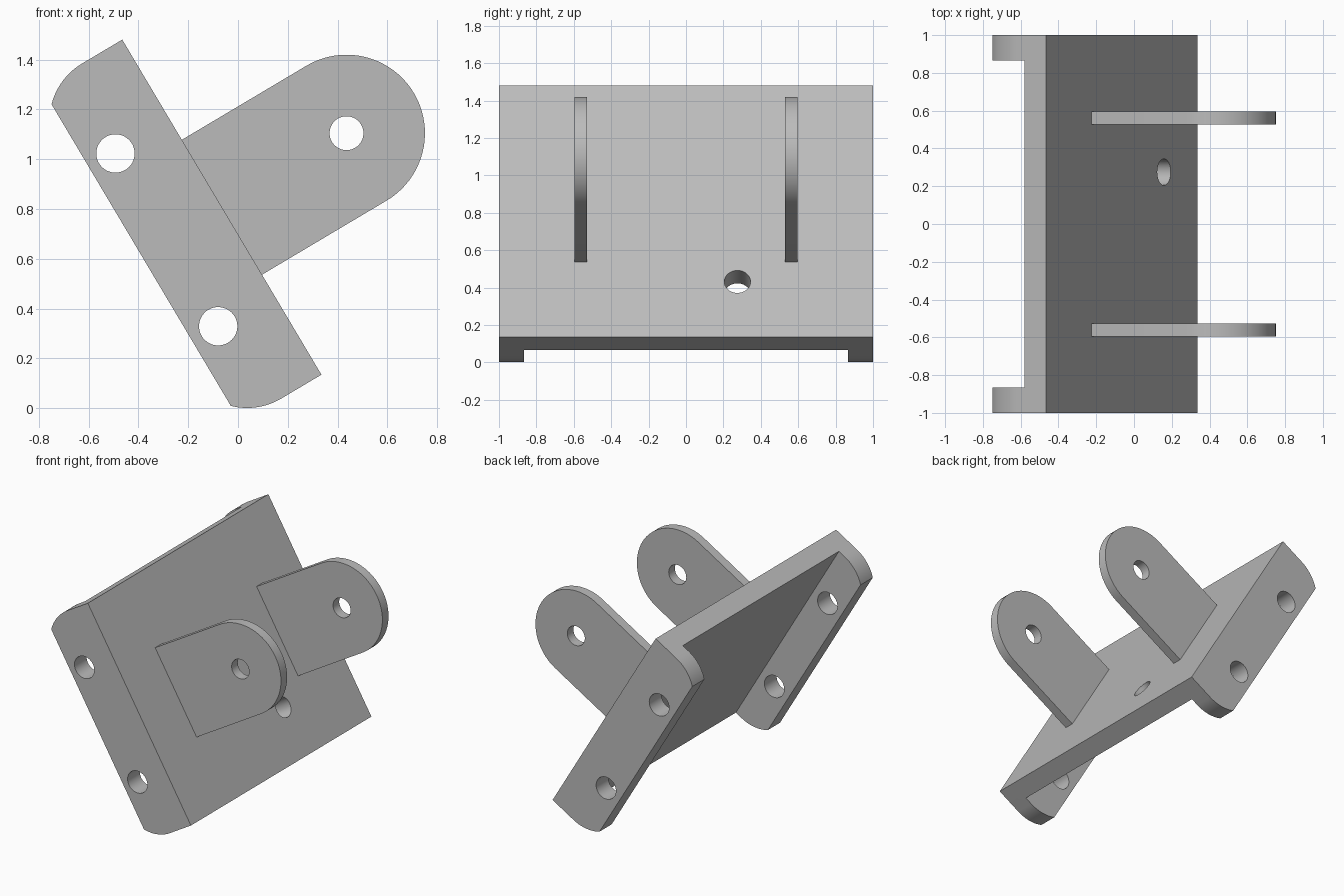
import bpy, bmesh, math
from mathutils import Vector

cube = bpy.data.objects.get("Cube")
if cube:
    bpy.data.objects.remove(cube, do_unlink=True)

# Single grey finish
grey = bpy.data.materials.new("plain grey")
grey.use_nodes = True
colour = (0.5, 0.5, 0.5, 1)
grey.diffuse_color = colour
grey.node_tree.nodes["Principled BSDF"].inputs["Base Color"].default_value = colour

# Tilted frame of the base plate: U runs up the plate, N out of its face
ORIGIN = Vector((0.335, 0, 0.135))
U = Vector((-0.511, 0, 0.8596))
N = Vector((0.8596, 0, 0.511))
Y = Vector((0, 1, 0))
LENGTH, WALL, MID = 1.565, 0.135, 0.782


def prism(name, points, a, b, axes=(U, N, Y)):
    """Extrude a 2D profile on axes[0], axes[1] from a to b along axes[2]."""
    bm = bmesh.new()
    rings = [[bm.verts.new(ORIGIN + axes[0] * p + axes[1] * q + axes[2] * d)
              for p, q in points] for d in (a, b)]
    bm.faces.new(rings[0])
    bm.faces.new(rings[1][::-1])
    for i in range(len(points)):
        j = (i + 1) % len(points)
        bm.faces.new((rings[0][i], rings[1][i], rings[1][j], rings[0][j]))
    bmesh.ops.recalc_face_normals(bm, faces=bm.faces)
    mesh = bpy.data.meshes.new(name)
    bm.to_mesh(mesh)
    bm.free()
    obj = bpy.data.objects.new(name, mesh)
    mesh.materials.append(grey)
    bpy.context.collection.objects.link(obj)
    return obj


def arc(p, q, r, start, end, steps):
    angles = [math.radians(start + (end - start) * i / steps) for i in range(steps + 1)]
    return [(p + r * math.cos(t), q + r * math.sin(t)) for t in angles]


def circle(p, q, r):
    return arc(p, q, r, 0, 360, 48)[:-1]


def cut(obj, cutter):
    mod = obj.modifiers.new("cut", 'BOOLEAN')
    mod.operation, mod.solver, mod.object = 'DIFFERENCE', 'EXACT', cutter
    bpy.context.view_layer.objects.active = obj
    bpy.ops.object.modifier_apply(modifier=mod.name)
    bpy.data.objects.remove(cutter, do_unlink=True)


def smooth(obj):
    bpy.ops.object.select_all(action='DESELECT')
    obj.select_set(True)
    bpy.context.view_layer.objects.active = obj
    bpy.ops.object.shade_smooth_by_angle(angle=math.radians(25))


# Channel: rounded flange outline, hollowed between the two end flanges
R, BEND = 0.267, -0.188
low = arc(R, BEND, R, 180, 225, 16)
high = [(LENGTH - p, q) for p, q in reversed(low)]
channel = prism("channel_bracket", [(0, 0)] + low + high + [(LENGTH, 0)], -1, 1)
hollow = [(-0.2, -WALL), (LENGTH + 0.2, -WALL), (LENGTH + 0.2, -0.6), (-0.2, -0.6)]
cut(channel, prism("hollow_cutter", hollow, -1 + WALL, 1 - WALL))

# Bolt holes through both flanges and one drain hole through the plate
for p in (0.379, LENGTH - 0.379):
    cut(channel, prism("bolt_cutter", circle(p, -0.257, 0.077), -1.1, 1.1))
cut(channel, prism("plate_hole_cutter", circle(0.345, 0.275, 0.07), -0.25, 0.1, (U, Y, N)))
smooth(channel)

# Pair of round-ended lugs with pin holes
REACH, LUG_R = 0.582, 0.315
outline = [(MID - LUG_R, 0), (MID + LUG_R, 0)] + arc(MID, REACH, LUG_R, 0, 180, 40)
for name, y in (("front_lug", -0.562), ("back_lug", 0.562)):
    lug = prism(name, outline, y - 0.034, y + 0.034)
    cut(lug, prism("pin_cutter", circle(MID, REACH, 0.068), y - 0.1, y + 0.1))
    smooth(lug)
